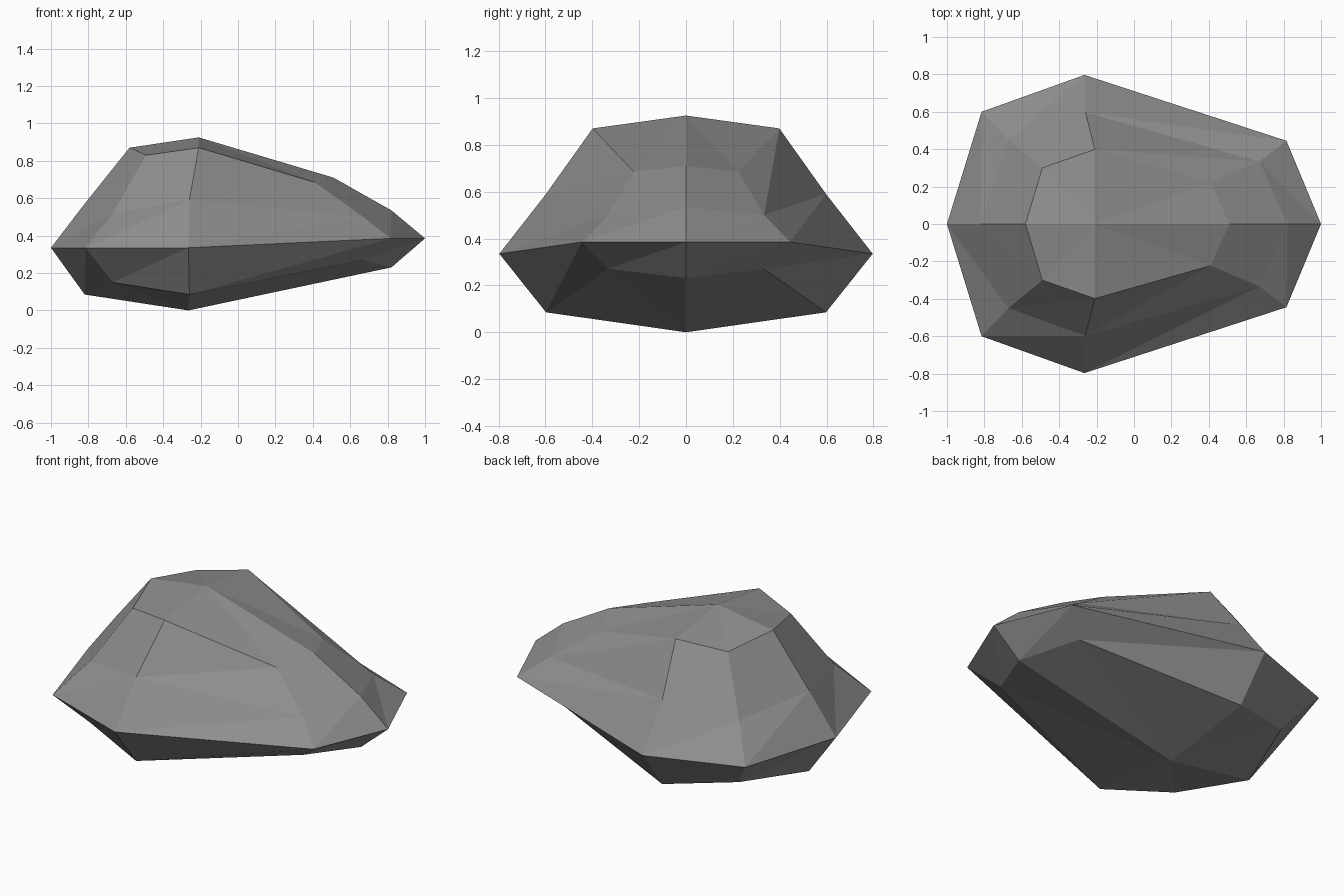
import bpy
import bmesh

default_cube = bpy.data.objects.get("Cube")
if default_cube:
    bpy.data.objects.remove(default_cube, do_unlink=True)

# Half widths of the widest ring, from the +x tip round to the -x tip
HALF_WIDTHS = (0, 0.445, 0.797, 0.6, 0)


def make_material(name, color):
    material = bpy.data.materials.new(name)
    material.use_nodes = True
    material.diffuse_color = color
    material.node_tree.nodes["Principled BSDF"].inputs["Base Color"].default_value = color
    return material


def add_ring(bm, lengths, width_scale, heights):
    """Eight vertices, counter-clockwise from +x, mirrored across the x axis."""
    half = [(x, w * width_scale, z) for x, w, z in zip(lengths, HALF_WIDTHS, heights)]
    mirrored = [(x, -y, z) for x, y, z in reversed(half[1:-1])]
    return [bm.verts.new(point) for point in half + mirrored]


def bridge(bm, lower, upper):
    """Join two rings with triangles whose diagonals all lean the same way."""
    count = len(lower)
    for i in range(count):
        j = (i + 1) % count
        bm.faces.new((lower[i], lower[j], upper[j]))
        bm.faces.new((lower[i], upper[j], upper[i]))


def cap(bm, ring, center):
    """Close a ring with a fan of triangles around a centre point."""
    tip = bm.verts.new(center)
    for i, vert in enumerate(ring):
        bm.faces.new((vert, ring[(i + 1) % len(ring)], tip))


# Faceted boulder: underside, widest edge, shoulder and crown rings
bm = bmesh.new()
inner_lengths = (0.82, 0.67, -0.26, -0.67, -0.82)
underside = add_ring(bm, inner_lengths, 0.75, (0.23, 0.27, 0.085, 0.15, 0.085))
widest = add_ring(bm, (1, 0.815, -0.265, -0.815, -1), 1, (0.385, 0.385, 0.335, 0.335, 0.335))
shoulder = add_ring(bm, inner_lengths, 0.75, (0.535, 0.5, 0.59, 0.52, 0.57))
crown = add_ring(bm, (0.51, 0.41, -0.21, -0.49, -0.58), 0.5, (0.71, 0.685, 0.87, 0.83, 0.87))

for lower, upper in ((underside, widest), (widest, shoulder), (shoulder, crown)):
    bridge(bm, lower, upper)
cap(bm, crown, (-0.21, 0, 0.925))
cap(bm, underside, (-0.265, 0, 0))
bmesh.ops.recalc_face_normals(bm, faces=bm.faces)

mesh = bpy.data.meshes.new("boulder")
bm.to_mesh(mesh)
bm.free()
mesh.materials.append(make_material("stone grey", (0.27, 0.27, 0.27, 1)))
boulder = bpy.data.objects.new("boulder", mesh)
bpy.context.collection.objects.link(boulder)
